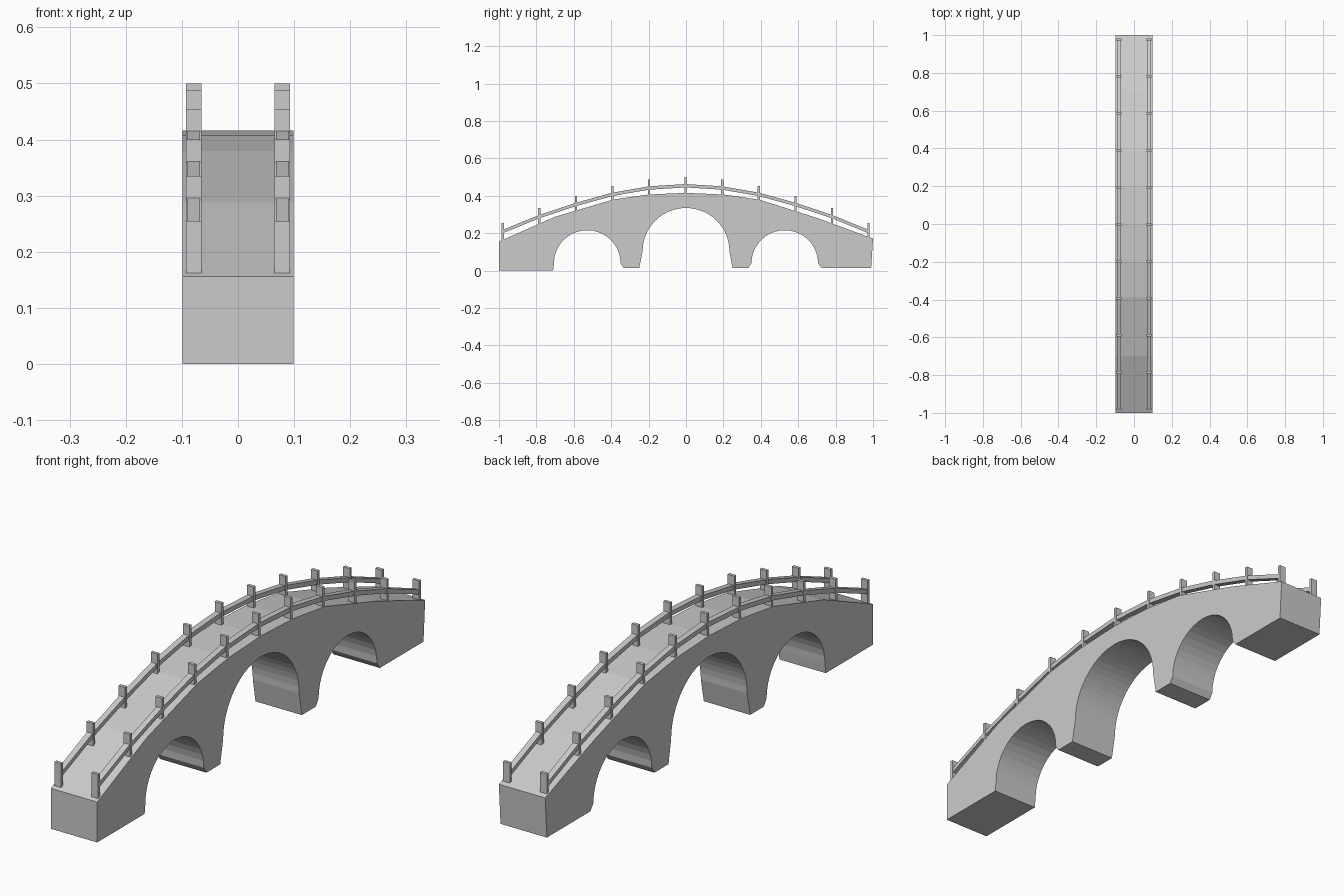
import bpy, bmesh, math

if "Cube" in bpy.data.objects:
    bpy.data.objects.remove(bpy.data.objects["Cube"])

W = 0.099  # half width of the bridge


def prism(name, profile, x0, x1):
    """Extrude a closed (y, z) profile from x0 to x1."""
    bm = bmesh.new()
    face = bm.faces.new([bm.verts.new((x0, y, z)) for y, z in profile])
    ext = bmesh.ops.extrude_face_region(bm, geom=[face])
    verts = [v for v in ext["geom"] if isinstance(v, bmesh.types.BMVert)]
    bmesh.ops.translate(bm, verts=verts, vec=(x1 - x0, 0, 0))
    bmesh.ops.recalc_face_normals(bm, faces=bm.faces)
    mesh = bpy.data.meshes.new(name)
    bm.to_mesh(mesh)
    bm.free()
    ob = bpy.data.objects.new(name, mesh)
    bpy.context.collection.objects.link(ob)
    return ob


def arch(cy, cz, ry, rz, n=20):
    """Half ellipse running from -y to +y."""
    return [(cy - ry * math.cos(math.pi * i / n), cz + rz * math.sin(math.pi * i / n))
            for i in range(n + 1)]


# Bridge body: underside with three arches, then the faceted deck
side_l = arch(-0.528, 0.04, 0.178, 0.176)
middle = arch(0.0, 0.105, 0.232, 0.23, 28)
side_r = arch(0.528, 0.04, 0.178, 0.176)
under = ([(-1, 0), (-0.711, 0)] + side_l + [(-0.334, 0.015), (-0.25, 0.015)] + middle
         + [(0.248, 0.015), (0.334, 0.015)] + side_r + [(0.724, 0.015), (0.99, 0.015)])
deck = [(1, 0.172), (0.7, 0.282), (0.39, 0.38), (0.2, 0.407), (0, 0.416),
        (-0.2, 0.407), (-0.39, 0.38), (-0.7, 0.288), (-1, 0.156)]
prism("bridge_body", under + deck, -W, W)

# Railing: posts follow the deck curve, rail runs through them
tops = [0.5, 0.488, 0.454, 0.4, 0.335, 0.255]
posts = [(0.1956 * i - 0.002, tops[abs(i)]) for i in range(-5, 6)]
rail_top = [(y, z - 0.037) for y, z in posts]
rail_bottom = [(y, z - 0.055) for y, z in reversed(posts)]

for side, s in (("left", -1), ("right", 1)):
    prism(f"{side}_rail", rail_top + rail_bottom, s * 0.068, s * 0.091)
    for i, (y, z) in enumerate(posts):
        base = z - 0.094
        prism(f"{side}_post_{i}", [(y - 0.006, base), (y + 0.006, base),
                                   (y + 0.006, z), (y - 0.006, z)], s * 0.065, s * 0.093)
